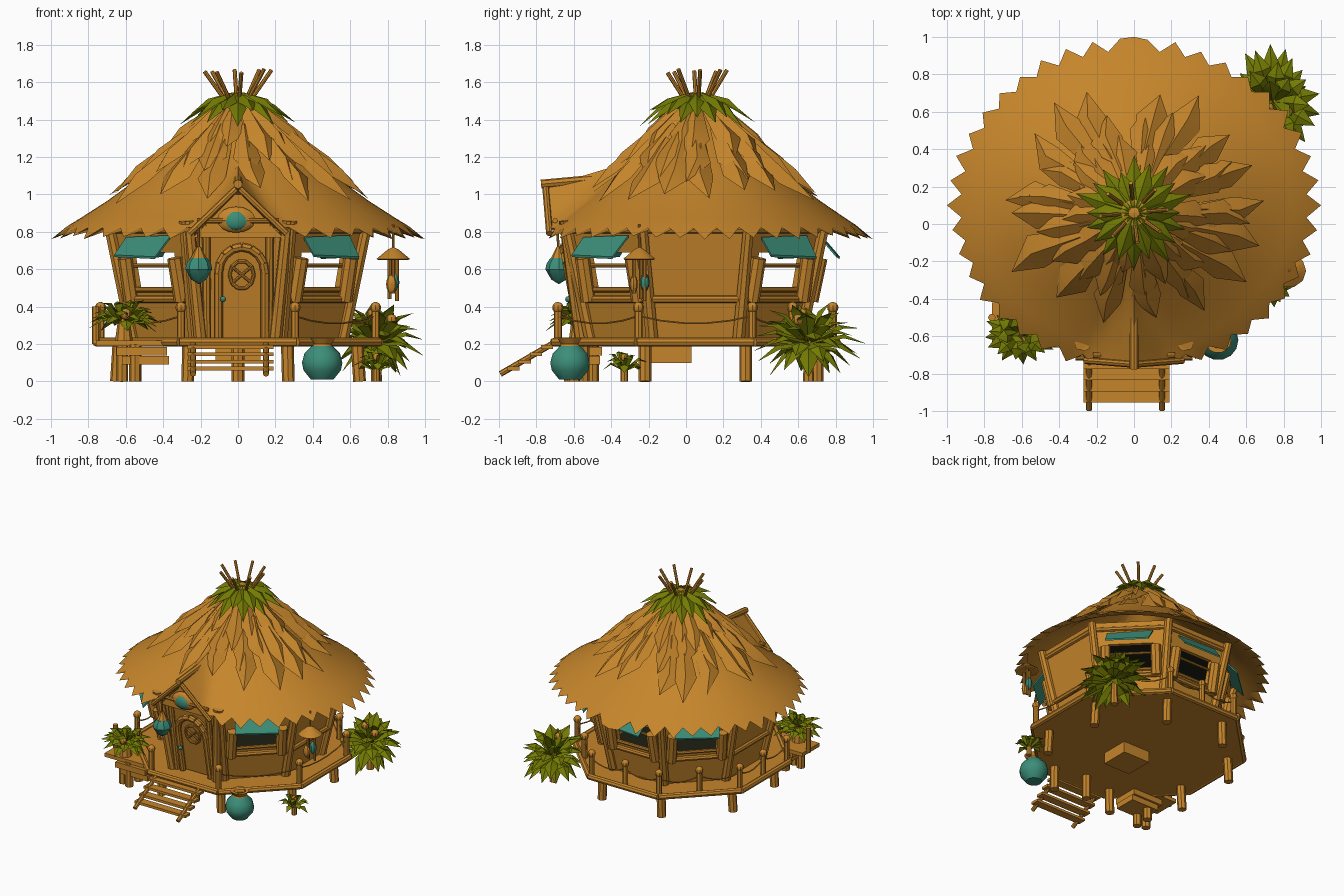
import bpy, bmesh, math, random
from mathutils import Vector as V, Matrix

if "Cube" in bpy.data.objects:
    bpy.data.objects.remove(bpy.data.objects["Cube"])
random.seed(4)
R = random.uniform

def material(name, col):
    m = bpy.data.materials.new(name)
    m.diffuse_color = (*col, 1)
    m.use_nodes = True
    m.node_tree.nodes["Principled BSDF"].inputs["Base Color"].default_value = m.diffuse_color
    return m
WOOD = material("straw_wood", (0.56, 0.235, 0.024))
LEAF = material("leaf_green", (0.175, 0.2, 0.001))
TEAL = material("teal", (0.045, 0.27, 0.19))
DARK = material("dark_interior", (0.012, 0.013, 0.006))

def finish(name, bm, mat, recalc=True):
    if recalc:
        bmesh.ops.recalc_face_normals(bm, faces=bm.faces)
    me = bpy.data.meshes.new(name)
    bm.to_mesh(me); bm.free()
    me.materials.append(mat)
    ob = bpy.data.objects.new(name, me)
    bpy.context.collection.objects.link(ob)
    return ob

def rods(name, items, mat=WOOD, seg=8):
    """items: (start, end, radius[, end radius])"""
    bm = bmesh.new()
    for a, b, r, *r2 in items:
        a, b = V(a), V(b)
        d = b - a
        mx = Matrix.Translation((a + b) / 2) @ d.to_track_quat('Z', 'Y').to_matrix().to_4x4()
        bmesh.ops.create_cone(bm, cap_ends=True, segments=seg, radius1=r,
                              radius2=r2[0] if r2 else r, depth=d.length, matrix=mx)
    return finish(name, bm, mat)

def hexas(name, items, mat=WOOD):
    """each item: 8 corners, four of one face then four of the opposite face"""
    bm = bmesh.new()
    for pts in items:
        v = [bm.verts.new(p) for p in pts]
        for f in ((0, 1, 2, 3), (7, 6, 5, 4), (0, 4, 5, 1), (1, 5, 6, 2), (2, 6, 7, 3), (3, 7, 4, 0)):
            bm.faces.new([v[i] for i in f])
    return finish(name, bm, mat)

def box(x0, x1, y0, y1, z0, z1):
    return [(x, y, z) for z in (z0, z1) for x, y in ((x0, y0), (x1, y0), (x1, y1), (x0, y1))]

def balls(name, items, mat=WOOD, seg=10):
    bm = bmesh.new()
    for c, s in items:
        bmesh.ops.create_uvsphere(bm, u_segments=seg, v_segments=8, radius=1,
                                  matrix=Matrix.Translation(c) @ Matrix.Diagonal((*s, 1)))
    return finish(name, bm, mat)

def lathe(name, c, prof, mat, seg=12):
    bm = bmesh.new()
    rings = [[bm.verts.new((c[0] + r * math.cos(i * math.tau / seg), c[1] + r * math.sin(i * math.tau / seg), z))
              for i in range(seg)] for r, z in prof]
    for a, b in zip(rings, rings[1:]):
        for i in range(seg):
            j = (i + 1) % seg
            bm.faces.new((a[i], a[j], b[j], b[i]))
    return finish(name, bm, mat)

def leaves(name, items, mat, fold=.4):
    """folded pointed blades: (root, middle, tip, half width)"""
    bm = bmesh.new()
    for p0, p1, p2, w in items:
        p0, p1, p2 = V(p0), V(p1), V(p2)
        d = (p2 - p0).normalized()
        s = d.cross(V((0, 0, 1)))
        s = s.normalized() if s.length > .05 else V((1, 0, 0))
        n = s.cross(d) * w * fold
        q = [bm.verts.new(p) for p in (p0 + s * w * .4, p0 + n, p0 - s * w * .4,
                                       p1 + s * w, p1 + n, p1 - s * w, p2)]
        for f in ((0, 3, 4, 1), (1, 4, 5, 2), (3, 6, 4), (4, 6, 5)):
            bm.faces.new([q[i] for i in reversed(f)])
    return finish(name, bm, mat, False)

# ---- roof: jagged cone pulled up into a gable over the door
PROF = [(0.02, 1.5), (0.14, 1.4), (0.3, 1.265), (0.5, 1.11), (0.7, 0.965), (0.84, 0.875), (0.93, 0.82), (1.0, 0.76)]
def roof_z(r):
    for (r0, z0), (r1, z1) in zip(PROF, PROF[1:]):
        if r <= r1:
            return z0 + (z1 - z0) * (r - r0) / (r1 - r0)
    return PROF[-1][1]
def roof_pt(r, a, dz=0.0):
    x, y = r * math.cos(a), 0.06 + 0.04 * r + 0.9 * r * math.sin(a)
    z = roof_z(r)
    if y < -0.1:
        if abs(x) < 0.27:
            y = max(y, -0.75)
        z = max(z, 1.04 + .3 * (y + .75) - abs(x) * (1 + .6 * (y + .75)))
    return V((x, y, z + dz))
bm = bmesh.new()
N = 84
tooth = [1.0 - R(0, .025) if i % 2 == 0 else 0.925 for i in range(N)]
tooth[0] = tooth[N // 2] = tooth[N // 4] = 1.0
radii = [p[0] for p in PROF[:-2]] + [0.9]
rings = [[bm.verts.new(roof_pt(r, i * math.tau / N)) for i in range(N)] for r in radii]
rings.append([bm.verts.new(roof_pt(tooth[i], i * math.tau / N)) for i in range(N)])
rings += [[bm.verts.new(roof_pt(r, i * math.tau / N, -.04)) for i in range(N)] for r in (.88, .7, .5, .3, .02)]
for a, b in zip(rings, rings[1:]):
    for i in range(N):
        j = (i + 1) % N
        bm.faces.new((a[i], b[i], b[j], a[j]))
finish("thatch_roof", bm, WOOD)

# overlapping ragged thatch leaves in three tiers
tiers = []
for n, r0, r1, w, lift in ((17, .3, .73, .085, .015), (17, .22, .6, .08, .03), (15, .12, .45, .075, .045)):
    for i in range(n):
        a = (i + R(-.3, .3)) * math.tau / n
        e = r1 + R(-.08, .03)
        tiers.append((roof_pt(r0, a, lift * .6), roof_pt(r0 + (e - r0) * .62, a + R(-.06, .06), lift + R(-.01, .015)),
                      roof_pt(e, a + R(-.06, .06), lift * .6 + R(0, .035)), w * R(.85, 1.15)))
leaves("thatch_leaves", tiers, WOOD, .5)

# green crown and sticks at the peak
crown = []
for i in range(20):
    a, L = i * math.tau / 10 + (i > 9) * .31, (.26 if i < 10 else .31) * R(.85, 1.08)
    c, s = math.cos(a), math.sin(a)
    crown.append(((c * .02, .06 + s * .02, 1.525), (c * L * .6, .06 + s * L * .6, 1.49 - (i > 9) * .03),
                  (c * L, .06 + s * L, (1.43 if i < 10 else 1.37) + R(-.02, .02)), .046))
leaves("crown_leaves", crown, LEAF, .5)
rods("peak_sticks", [((.03 * math.cos(a), .06 + .03 * math.sin(a), 1.45),
                      (.18 * math.cos(a), .06 + .16 * math.sin(a), 1.65 + R(-.02, .02)), .011)
                     for a in (k * math.tau / 8 + .1 for k in range(8))])
lathe("peak_tie", (0, .06), [(.05, 1.51), (.07, 1.52), (.07, 1.53), (.0, 1.545)], WOOD)

# ---- octagonal, outward leaning walls; side 0 is the front
CY, T8 = 0.05, math.tan(math.pi / 8)
def wall(k, u, z, off=0.0):
    """point on wall k: u from -1 to 1 across, off is outward"""
    ap = 0.56 + (z - .23) * .19 + off
    a = -math.pi / 2 + k * math.pi / 4
    n, t = V((math.cos(a), math.sin(a), 0)), V((-math.sin(a), math.cos(a), 0))
    return V((0, CY, z)) + n * ap + t * ap * T8 * u
def slab(k, u0, u1, z0, z1, o0=-.03, o1=0.0):
    return [wall(k, u, z, o) for o in (o0, o1) for u, z in ((u0, z0), (u1, z0), (u1, z1), (u0, z1))]
WIN = (1, 3, 4, 5, 7)
panels, frames, awn = [], [], []
for k in range(8):
    if k in WIN:
        panels += [slab(k, -1, 1, .22, .48), slab(k, -1, -.62, .48, .7), slab(k, .62, 1, .48, .7), slab(k, -1, 1, .69, .86)]
        frames += [(wall(k, s * .74, .43, .02), wall(k, s * .68, .66, .025), .04) for s in (-1, 1)]
        frames.append((wall(k, -.7, .62, -.01), wall(k, .7, .62, -.01), .01))
        frames.append((wall(k, -.75, .49, .0), wall(k, .75, .49, .0), .014))
        awn.append([wall(k, u, z, o) for d in (0, .012) for u, z, o in
                    ((-.62, .76 + d, .01), (.6, .77 + d, .01), (.45, .655 + d, .13), (-.58, .665 + d, .11))])
    else:
        panels.append(slab(k, -1, 1, .22, .86))
    if k:
        frames.append((wall(k, -1, .44, .012), wall(k, 1, .44, .012), .02))
    frames.append((wall(k, -1, .81, .0), wall(k, 1, .81, .0), .02))
    frames.append((wall(k, 1, .22), wall(k, 1, .86, .015), .036, .03))
hexas("wall_panels", panels)
rods("wall_posts_and_rails", frames)
hexas("window_awnings", awn, TEAL)

# ---- doorway: arched frame, door with barred round light, knob
arch = [(.125, .23), (.125, .58)] + [(.125 * math.cos(a), .58 + .14 * math.sin(a))
        for a in (i * math.pi / 8 for i in range(1, 8))] + [(-.125, .58), (-.125, .23)]
def door_pt(x, z, o): return (x + .02, wall(0, 0, z, o).y, z)
P = [door_pt(x, z, .05) for x, z in arch]
rods("door_frame", [(a, b, .024) for a, b in zip(P, P[1:])] )
bm = bmesh.new()
f = bm.faces.new([bm.verts.new(door_pt(x, z, .03)) for x, z in arch])
for e in bmesh.ops.extrude_face_region(bm, geom=[f])['geom']:
    if isinstance(e, bmesh.types.BMVert): e.co.y += .05
finish("door", bm, WOOD)
C = door_pt(0, .57, .04)
ring = [door_pt(.065 * math.cos(i * math.tau / 10), .57 + .075 * math.sin(i * math.tau / 10), .04) for i in range(10)]
rods("door_light_bars", [(ring[i], ring[(i + 1) % 10], .01) for i in range(10)] + [(C, ring[i], .008) for i in (1, 4, 6, 9)])
balls("door_knob", [(door_pt(-.1, .44, .08), (.016, .016, .016))], TEAL)

# porch posts, gable timbers and shield
rods("porch_posts", [p for s in (-1, 1) for p in (((s * .2, -.56, .22), (s * .265, -.65, .86), .035, .03),
                                                  ((s * .165, -.55, .22), (s * .17, -.64, .84), .022))])
rods("gable_timbers", [((s * .01, -.75, 1.03), (s * .26, -.73, .79), .018) for s in (-1, 1)] +
     [((-.22, -.7, .86), (.22, -.7, .86), .014), ((0, -.775, 1.055), (0, -.5, 1.08), .024)])
hexas("gable_wall", [[(x, y, z) for y in (-.66, -.63) for x, z in ((-.24, .77), (.24, .77), (.02, 1.0), (-.02, 1.0))]])
balls("gable_shield", [((-.01, -.685, .865), (.105, .035, .07))], WOOD, 14)
balls("shield_gem", [((-.01, -.705, .86), (.06, .024, .05))], TEAL)

# ---- deck, stilts, edge beams, joists
def octo(ap, z):
    return [V((ap / math.cos(math.pi / 8) * math.cos(a), CY + ap / math.cos(math.pi / 8) * math.sin(a), z))
            for a in (-math.pi * 3 / 8 + i * math.pi / 4 for i in range(8))]
def octo_plate(name, ap, z0, z1, mat):
    bm = bmesh.new()
    lo, hi = [[bm.verts.new(p) for p in octo(ap, z)] for z in (z0, z1)]
    bm.faces.new(lo); bm.faces.new(hi)
    for i in range(8):
        bm.faces.new((lo[i], lo[i - 1], hi[i - 1], hi[i]))
    return finish(name, bm, mat)
octo_plate("deck", .75, .19, .22, WOOD)
octo_plate("inner_floor", .525, .222, .23, DARK)
octo_plate("inner_ceiling", .6, .795, .802, DARK)
E = octo(.755, .21)
rods("deck_edge_beams", [(E[i - 1], E[i], .024) for i in range(8)])
rods("stilts", [((p.x, p.y, 0), (p.x * .98, p.y, .2), .034) for p in octo(.65, 0)] +
     [((x, y, 0), (x, y, .2), .034) for x, y in ((0, -.55), (-.55, -.5))])

# railing posts with ball caps and sagging ropes; the front side stays open
vs = octo(.735, .2)
rail = []
for i in range(8):
    rail.append(vs[i])
    if i in (2, 3, 4, 5): rail.append((vs[i] + vs[i + 1]) / 2)
rods("railing_posts", [(p, p + V((0, 0, .18)), .022) for p in rail])
balls("railing_caps", [(p + V((0, 0, .195)), (.03, .03, .03)) for p in rail], WOOD, 8)
rope = []
for a, b in zip(rail, rail[1:]):
    q = [a.lerp(b, t / 5) + V((0, 0, .15 - .16 * (t / 5) * (1 - t / 5))) for t in range(6)]
    rope += [(m, n, .005) for m, n in zip(q, q[1:])]
rods("railing_ropes", rope, WOOD, 5)

# ---- front stairs
rods("stair_rails", [((x, -.7, .21), (x, -.993, .04), .016) for x in (-.24, .15)])
hexas("stair_treads", [box(-.27, .19, y - .035, y + .03, z, z + .02)
                       for y, z in ((-.92, .06), (-.86, .095), (-.8, .135), (-.74, .175))])

# side platform with stacked planks, and a hanging crate
hexas("side_platform", [box(-.76, -.36, -.64, -.42, .19, .22), box(-.65, -.38, -.66, -.45, .14, .185),
                        box(-.62, -.37, -.64, -.46, .09, .135), box(-.12, .12, -.2, .03, .1, .19)])
rods("platform_posts", [((x, y, 0), (x, y, .2), .032) for x, y in ((-.62, -.6), (-.55, -.62))] +
     [((-.76, -.5, .2), (-.76, -.5, .4), .02)])

# ---- pot, lantern, wind chime
lathe("pot", (.45, -.62), [(0, .01), (.06, .01), (.1, .06), (.108, .1), (.095, .15), (.055, .19)], TEAL, 14)
lathe("pot_rim", (.45, -.62), [(.055, .185), (.05, .2), (.07, .23), (.045, .23), (.04, .19)], WOOD, 14)
lathe("lantern", (-.21, -.68), [(0, .52), (.04, .545), (.072, .6), (.066, .63), (.045, .66), (0, .66)], TEAL, 8)
rods("lantern_cord", [((-.21, -.68, .645), (-.21, -.68, .72), .05, .012), ((-.21, -.68, .7), (-.21, -.69, .82), .007)])
lathe("chime_cap", (.83, -.25), [(0, .72), (.03, .705), (.09, .655), (.08, .65), (0, .66)], WOOD, 10)
rods("chime_rods", [((.83, -.25, .7), (.83, -.25, .84), .006)] +
     [((.83 + x, -.25 + y, .65), (.83 + x, -.25 + y, z), .01) for x, y, z in
      ((-.02, .01, .44), (.02, .03, .43), (.0, -.03, .47))])
balls("chime_drops", [((.835, -.22, .53), (.028, .025, .05))], TEAL, 8)
balls("chime_gourd", [((.82, -.28, .52), (.028, .022, .05))], WOOD, 8)

# ---- plants: blades spread over a dome
def plant(name, c, size, n, w, low):
    c, items = V(c), []
    for i in range(n):
        h = low + (1 - low) * (i + .5) / n
        a = i * 2.39996
        q = math.sqrt(max(0, 1 - h * h))
        d = V((q * math.cos(a) * size[0], q * math.sin(a) * size[1], h * size[2])) * R(.85, 1.08)
        mid, tip = c + d * .62 + V((0, 0, .03)), c + d
        tip.z = max(tip.z, .01)
        items.append((c + d * .1, mid, tip, w))
    leaves(name, items, LEAF)
plant("big_plant", (.74, .655, .2), (.25, .31, .23), 42, .05, -.85)
plant("deck_plant", (-.61, -.58, .31), (.21, .17, .14), 30, .036, -.4)
plant("small_plant", (.74, -.33, .06), (.13, .13, .11), 14, .026, -.2)
rods("plant_stems", [((.74, .655, 0), (.74, .655, .25), .03, .02), ((.74, -.33, 0), (.74, -.33, .08), .02),
                     ((-.61, -.58, .2), (-.61, -.58, .34), .05, .03)])
balls("plant_buds", [((.72, .62, .36), (.03, .03, .03)), ((.82, .6, .33), (.03, .03, .03)),
                     ((-.6, -.63, .36), (.03, .03, .03)), ((.74, -.33, .13), (.022, .022, .022))], WOOD, 8)

# smooth shading with sharp edges kept
bpy.ops.object.select_all(action='SELECT')
bpy.context.view_layer.objects.active = bpy.data.objects["thatch_roof"]
bpy.ops.object.shade_smooth_by_angle(angle=math.radians(35))
